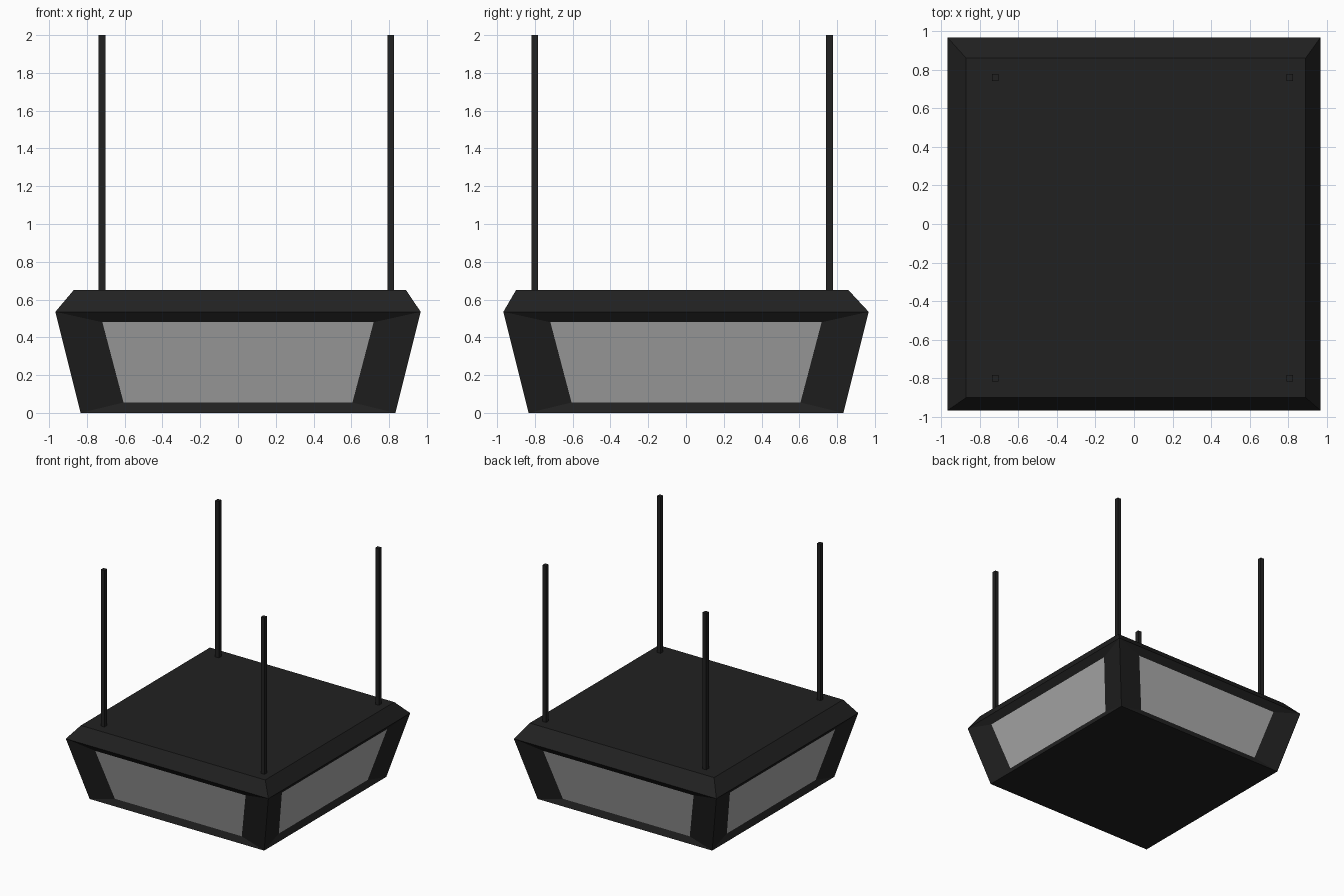
import bpy, bmesh
from mathutils import Matrix, Vector
from math import pi

if "Cube" in bpy.data.objects:
    bpy.data.objects.remove(bpy.data.objects["Cube"])

def material(name, v):
    m = bpy.data.materials.new(name)
    m.diffuse_color = (v, v, v, 1)
    m.use_nodes = True
    m.node_tree.nodes["Principled BSDF"].inputs["Base Color"].default_value = m.diffuse_color
    return m

black = material("black_casing", 0.015)
grey = material("screen_grey", 0.4)

def make_object(name, bm, mat):
    bmesh.ops.remove_doubles(bm, verts=bm.verts, dist=1e-4)
    mesh = bpy.data.meshes.new(name)
    bm.to_mesh(mesh)
    bm.free()
    mesh.materials.append(mat)
    ob = bpy.data.objects.new(name, mesh)
    bpy.context.collection.objects.link(ob)
    return ob

def add_face(bm, points):
    return bm.faces.new([bm.verts.new(p) for p in points])

def side_ring(wt, yt, zt, wb, yb, zb):
    """Corners of a sloping front panel, counter-clockwise seen from outside."""
    return [Vector(p) for p in ((-wb, -yb, zb), (wb, -yb, zb), (wt, -yt, zt), (-wt, -yt, zt))]

RIM, BASE, RIM_Z, TOP_Z = 0.967, 0.833, 0.535, 0.65
outer = side_ring(RIM, RIM, RIM_Z, BASE, BASE, 0)
inner = side_ring(0.718, 0.922, 0.48, 0.606, 0.814, 0.055)

# Casing: four recessed bezels, base and offset chamfered lid
casing = bmesh.new()
for k in range(4):
    rot = Matrix.Rotation(k * pi / 2, 3, 'Z')
    o = [rot @ p for p in outer]
    i = [rot @ p for p in inner]
    for a in range(4):
        b = (a + 1) % 4
        add_face(casing, (o[a], o[b], i[b], i[a]))

    # Screen set into each bezel
    screen = bmesh.new()
    add_face(screen, i)
    make_object(("front", "right", "back", "left")[k] + "_screen", screen, grey)

def square(x0, x1, y0, y1, z):
    return [(x0, y0, z), (x1, y0, z), (x1, y1, z), (x0, y1, z)]

add_face(casing, square(-BASE, BASE, -BASE, BASE, 0)[::-1])
rim = square(-RIM, RIM, -RIM, RIM, RIM_Z)
lid = square(-0.87, 0.89, -0.90, 0.86, TOP_Z)
add_face(casing, lid)
for a in range(4):
    b = (a + 1) % 4
    add_face(casing, (rim[a], rim[b], lid[b], lid[a]))
make_object("casing", casing, black)

# Hanging rods
for x, side in ((-0.72, "left"), (0.808, "right")):
    for y, end in ((-0.80, "front"), (0.76, "back")):
        rod = bmesh.new()
        bmesh.ops.create_cube(rod, size=1, matrix=Matrix.Translation((x, y, 1.32))
                              @ Matrix.Diagonal((0.035, 0.035, 1.36, 1)))
        make_object(f"{end}_{side}_rod", rod, black)
